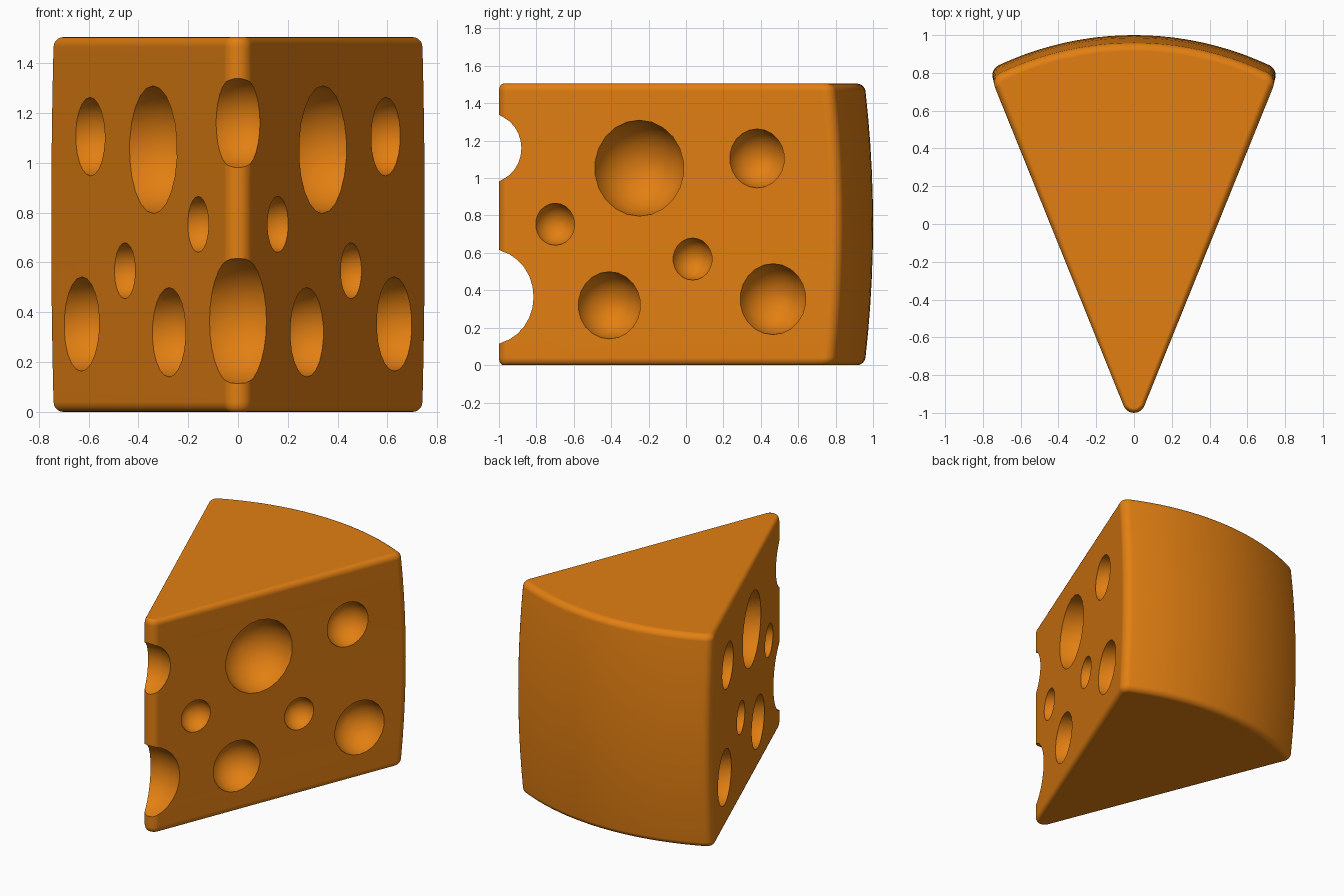
import bpy, bmesh, math
from mathutils import Vector, Matrix

cube = bpy.data.objects.get("Cube")
if cube:
    bpy.data.objects.remove(cube, do_unlink=True)

HEIGHT = 1.505
ROUND = 0.04
SIDE = -math.atan(0.4)                      # direction the +x side faces
TIP = (Vector((0, -0.941)), 0.059)          # centre and radius of each outline arc
CORNER = (Vector((0.69, 0.787)), 0.06)
BACK = (Vector((0, -0.69)), 1.69)
BACK_ANGLE = math.atan2(CORNER[0].y - BACK[0].y, CORNER[0].x)


def arc(circle, inset, start, end, steps):
    centre, radius = circle
    for i in range(steps + 1):
        a = start + (end - start) * i / steps
        yield centre + (radius - inset) * Vector((math.cos(a), math.sin(a)))


def outline(inset, z):
    """Rounded wedge outline at one height; the back bulges at mid height."""
    half = list(arc(TIP, inset * 0.6, -math.pi / 2, SIDE, 5))
    pull = 0.045 * (2 * z / HEIGHT - 1) ** 2
    rear = list(arc(CORNER, inset, SIDE, BACK_ANGLE, 5))
    rear += list(arc(BACK, inset, BACK_ANGLE, math.pi / 2, 10))[1:]
    half += [Vector((p.x * (1 - 0.3 * pull), p.y - pull)) for p in rear]
    mirrored = [Vector((-p.x, p.y)) for p in half[-2:0:-1]]
    return [(p.x, p.y, z) for p in half + mirrored]


# Wedge body: stacked outlines with rounded top and bottom rims
steps = 5
rim = [(ROUND * (1 - math.sin(a)), ROUND * (1 - math.cos(a)))
       for a in (math.pi / 2 * i / steps for i in range(steps + 1))]
levels = list(rim)
levels += [(0, ROUND + (HEIGHT - 2 * ROUND) * i / 10) for i in range(1, 10)]
levels += [(inset, HEIGHT - z) for inset, z in reversed(rim)]

bm = bmesh.new()
rings = [[bm.verts.new(p) for p in outline(*level)] for level in levels]
for low, high in zip(rings, rings[1:]):
    n = len(low)
    for i in range(n):
        j = (i + 1) % n
        bm.faces.new((low[i], low[j], high[j], high[i]))
bm.faces.new(rings[0][::-1])
bm.faces.new(rings[-1])
bmesh.ops.recalc_face_normals(bm, faces=bm.faces)
mesh = bpy.data.meshes.new("cheese_wedge")
bm.to_mesh(mesh)
bm.free()
wedge = bpy.data.objects.new("cheese_wedge", mesh)
bpy.context.collection.objects.link(wedge)

# Rind and paste share one colour
orange = bpy.data.materials.new("cheese_orange")
orange.use_nodes = True
colour = (0.76, 0.212, 0.006, 1)
orange.diffuse_color = colour
orange.node_tree.nodes["Principled BSDF"].inputs["Base Color"].default_value = colour
mesh.materials.append(orange)

# Holes: (y, z, radius) on both sides, then along the tip
side_holes = [(-0.25, 1.053, 0.257), (0.38, 1.105, 0.158), (-0.70, 0.753, 0.113),
              (0.035, 0.567, 0.113), (-0.41, 0.32, 0.18), (0.465, 0.353, 0.19)]
tip_holes = [(1.16, 0.184), (0.365, 0.255)]

bm = bmesh.new()


def add_hole(centre, axis, radius):
    turn = Vector(axis).to_track_quat('Z', 'Y').to_matrix().to_4x4()
    bmesh.ops.create_uvsphere(bm, u_segments=22, v_segments=14, radius=radius,
                              matrix=Matrix.Translation(centre) @ turn)


for y, z, radius in side_holes:
    for s in (1, -1):
        normal = Vector((s * math.cos(SIDE), math.sin(SIDE), 0))
        add_hole(Vector((s * (0.44 + 0.4 * y), y, z)) + normal * 0.006, normal, radius)
for z, radius in tip_holes:
    add_hole(Vector((0, -1.04, z)), (0, 0, 1), radius)
hole_mesh = bpy.data.meshes.new("hole_cutter")
bm.to_mesh(hole_mesh)
bm.free()
hole_mesh.materials.append(orange)
cutter = bpy.data.objects.new("hole_cutter", hole_mesh)
cutter.hide_render = True
bpy.context.collection.objects.link(cutter)

cut = wedge.modifiers.new("holes", 'BOOLEAN')
cut.operation = 'DIFFERENCE'
cut.solver = 'EXACT'
cut.object = cutter
bpy.ops.object.select_all(action='DESELECT')
wedge.select_set(True)
bpy.context.view_layer.objects.active = wedge
bpy.ops.object.modifier_apply(modifier=cut.name)
bpy.data.objects.remove(cutter, do_unlink=True)

# Smooth surfaces with crisp hole rims
bpy.ops.object.shade_smooth_by_angle(angle=math.radians(40))
weighted = wedge.modifiers.new("even_shading", 'WEIGHTED_NORMAL')
weighted.keep_sharp = True
